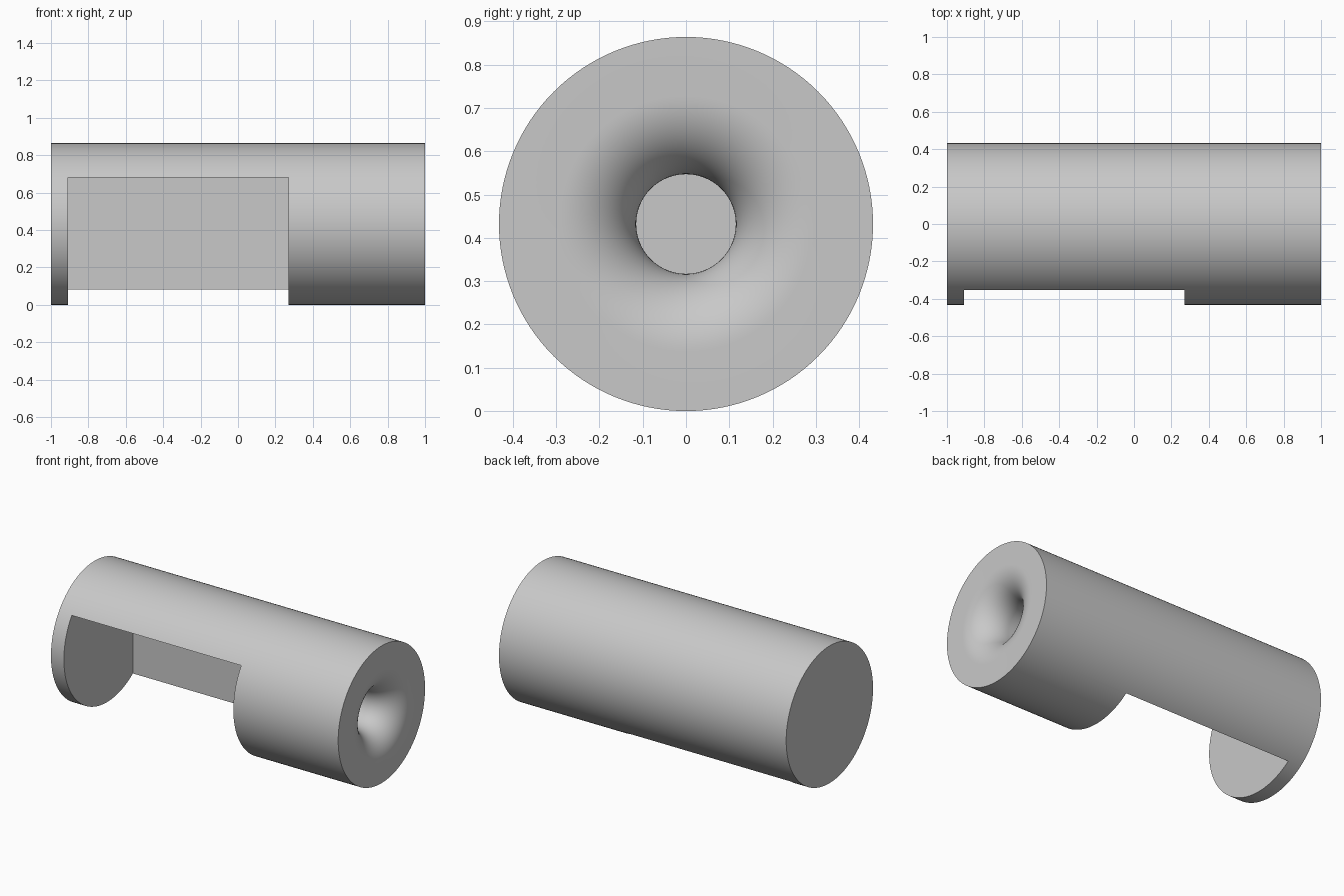
import bpy, bmesh, math
from mathutils import Matrix

if "Cube" in bpy.data.objects:
    bpy.data.objects.remove(bpy.data.objects["Cube"], do_unlink=True)

RADIUS = 0.432
BORE = 0.115
FLARE = 0.18
SEGMENTS = 128
SLOT_LEFT, SLOT_RIGHT = -0.91, 0.27
SLOT_BACK, SLOT_TOP = 0.254, 0.68


def make_object(name, bm):
    bmesh.ops.recalc_face_normals(bm, faces=bm.faces[:])
    mesh = bpy.data.meshes.new(name)
    bm.to_mesh(mesh)
    bm.free()
    obj = bpy.data.objects.new(name, mesh)
    bpy.context.collection.objects.link(obj)
    return obj


# Single grey material
grey = bpy.data.materials.new("light_grey")
grey.use_nodes = True
colour = (0.58, 0.58, 0.58, 1)
grey.diffuse_color = colour
shader = next(n for n in grey.node_tree.nodes if n.type == "BSDF_PRINCIPLED")
shader.inputs["Base Color"].default_value = colour

# Body: half section with a trumpet mouth and bore, spun around the x axis
profile = [(-1, 0), (-1, RADIUS), (1, RADIUS)]
steps = 20
for i in range(steps + 1):
    a = math.pi / 2 * i / steps
    profile.append((1 - FLARE * (1 - math.cos(a)),
                    BORE + FLARE * (1 - math.sin(a))))
# The bore runs on into the slot
profile += [(0.1, BORE), (0.1, 0)]

bm = bmesh.new()
verts = [bm.verts.new((x, 0, r)) for x, r in profile]
edges = [bm.edges.new(pair) for pair in zip(verts, verts[1:])]
bmesh.ops.spin(bm, geom=verts + edges, cent=(0, 0, 0), axis=(1, 0, 0),
               angle=math.tau, steps=SEGMENTS, use_duplicate=False)
bmesh.ops.remove_doubles(bm, verts=bm.verts[:], dist=0.0001)
bmesh.ops.translate(bm, verts=bm.verts[:], vec=(0, 0, RADIUS))
body = make_object("cylinder_body", bm)
body.data.materials.append(grey)

# Rectangular slot cut from the front and underside
low = (SLOT_LEFT, -1, -1)
high = (SLOT_RIGHT, SLOT_BACK, SLOT_TOP)
centre = [(a + b) / 2 for a, b in zip(low, high)]
size = [b - a for a, b in zip(low, high)]
bm = bmesh.new()
bmesh.ops.create_cube(bm, size=1, matrix=Matrix.Translation(centre)
                      @ Matrix.Diagonal((*size, 1)))
cutter = make_object("slot_cutter", bm)
cutter.data.materials.append(grey)
cutter.hide_render = True

cut = body.modifiers.new("slot", "BOOLEAN")
cut.operation = "DIFFERENCE"
cut.solver = "EXACT"
cut.object = cutter

bpy.ops.object.select_all(action="DESELECT")
body.select_set(True)
bpy.context.view_layer.objects.active = body
bpy.ops.object.modifier_apply(modifier=cut.name)
bpy.data.objects.remove(cutter, do_unlink=True)

# Smooth curved walls, crisp edges
bpy.ops.object.shade_smooth_by_angle(angle=math.radians(30))
